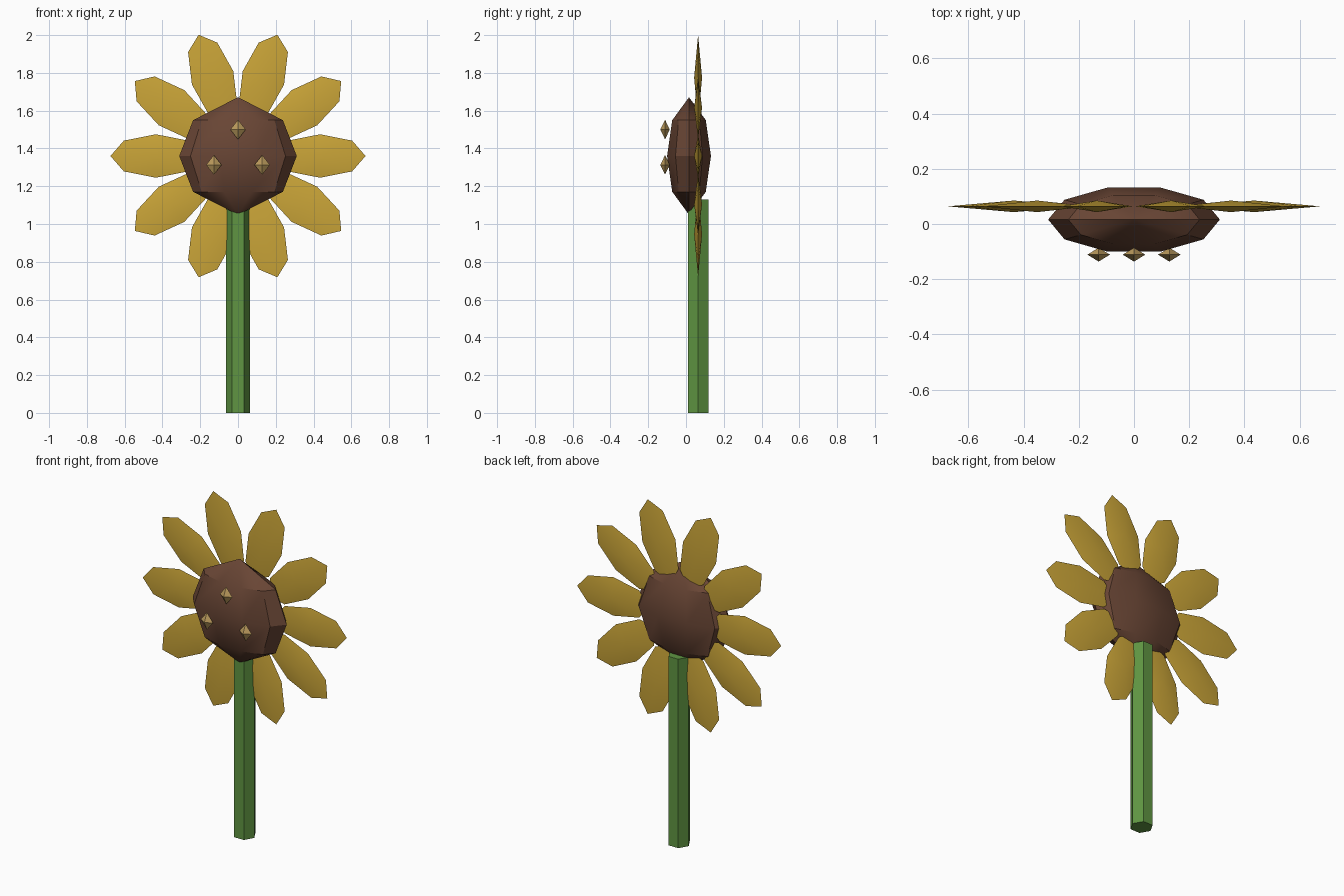
import bpy
import bmesh
from math import cos, sin, tau, radians
from mathutils import Matrix

cube = bpy.data.objects.get("Cube")
if cube:
    bpy.data.objects.remove(cube, do_unlink=True)


def material(name, rgb):
    mat = bpy.data.materials.new(name)
    mat.use_nodes = True
    mat.diffuse_color = (*rgb, 1)
    mat.node_tree.nodes["Principled BSDF"].inputs["Base Color"].default_value = (*rgb, 1)
    return mat


yellow = material("petal yellow", (0.60, 0.38, 0.04))
brown = material("seed head brown", (0.14, 0.06, 0.035))
tan = material("seed tan", (0.50, 0.33, 0.11))
green = material("stem green", (0.115, 0.30, 0.055))


def turned(name, profile, sides, matrix, mat):
    """Turn a (height, radius) profile around z, then place it by a matrix."""
    bm = bmesh.new()
    rings = []
    for z, r in profile:
        count = sides if r else 1
        rings.append([bm.verts.new((r * cos(tau * i / sides), r * sin(tau * i / sides), z))
                      for i in range(count)])
    for low, high in zip(rings, rings[1:]):
        for i in range(sides):
            j = (i + 1) % sides
            corners = [low[i % len(low)], low[j % len(low)],
                       high[j % len(high)], high[i % len(high)]]
            bm.faces.new(list(dict.fromkeys(corners)))
    for ring in (rings[0], rings[-1]):
        if len(ring) > 1:
            bm.faces.new(ring)
    bm.transform(matrix)
    bmesh.ops.recalc_face_normals(bm, faces=bm.faces)
    mesh = bpy.data.meshes.new(name)
    bm.to_mesh(mesh)
    bm.free()
    mesh.materials.append(mat)
    obj = bpy.data.objects.new(name, mesh)
    bpy.context.collection.objects.link(obj)
    return obj


def place(x, y, z):
    return Matrix.Translation((x, y, z))


def scale(x, y, z):
    return Matrix.Diagonal((x, y, z, 1))


HEAD_Z = 1.36
BACK_Y = 0.064
LENS = [(-1, 0), (0, 1), (1, 0)]

# Stem
turned("stem", [(0, 0.063), (1.13, 0.063)], 6, place(0, BACK_Y, 0), green)

# Flattened seed head
head = turned("seed_head", [(-1, 0), (-0.61, 0.765), (0, 1), (0.61, 0.765), (1, 0)], 10,
              place(0, 0.016, HEAD_Z) @ scale(0.311, 0.122, 0.311), brown)
bpy.ops.object.select_all(action="DESELECT")
head.select_set(True)
bpy.context.view_layer.objects.active = head
bpy.ops.object.shade_smooth_by_angle(angle=radians(30))

# Ring of thin petals, smooth on each side with a crisp rim
for i in range(10):
    spin = Matrix.Rotation(tau * i / 10, 4, "Y")
    upright = Matrix.Rotation(radians(90), 4, "X")
    petal = turned(f"petal_{i + 1}", LENS, 8,
                   place(0, BACK_Y, HEAD_Z) @ spin @ place(0.435, 0, 0)
                   @ upright @ scale(0.24, 0.115, 0.021), yellow)
    for poly in petal.data.polygons:
        poly.use_smooth = True
    for edge in petal.data.edges:
        # Rim edges join neither tip of the lens profile
        edge.use_edge_sharp = not {0, 9} & set(edge.vertices)

# Three faceted seeds on the front
for name, x, z in (("seed_top", 0, 1.5), ("seed_left", 0.128, 1.313), ("seed_right", -0.128, 1.313)):
    turned(name, LENS, 4, place(x, -0.111, z) @ scale(0.041, 0.025, 0.052), tan)
